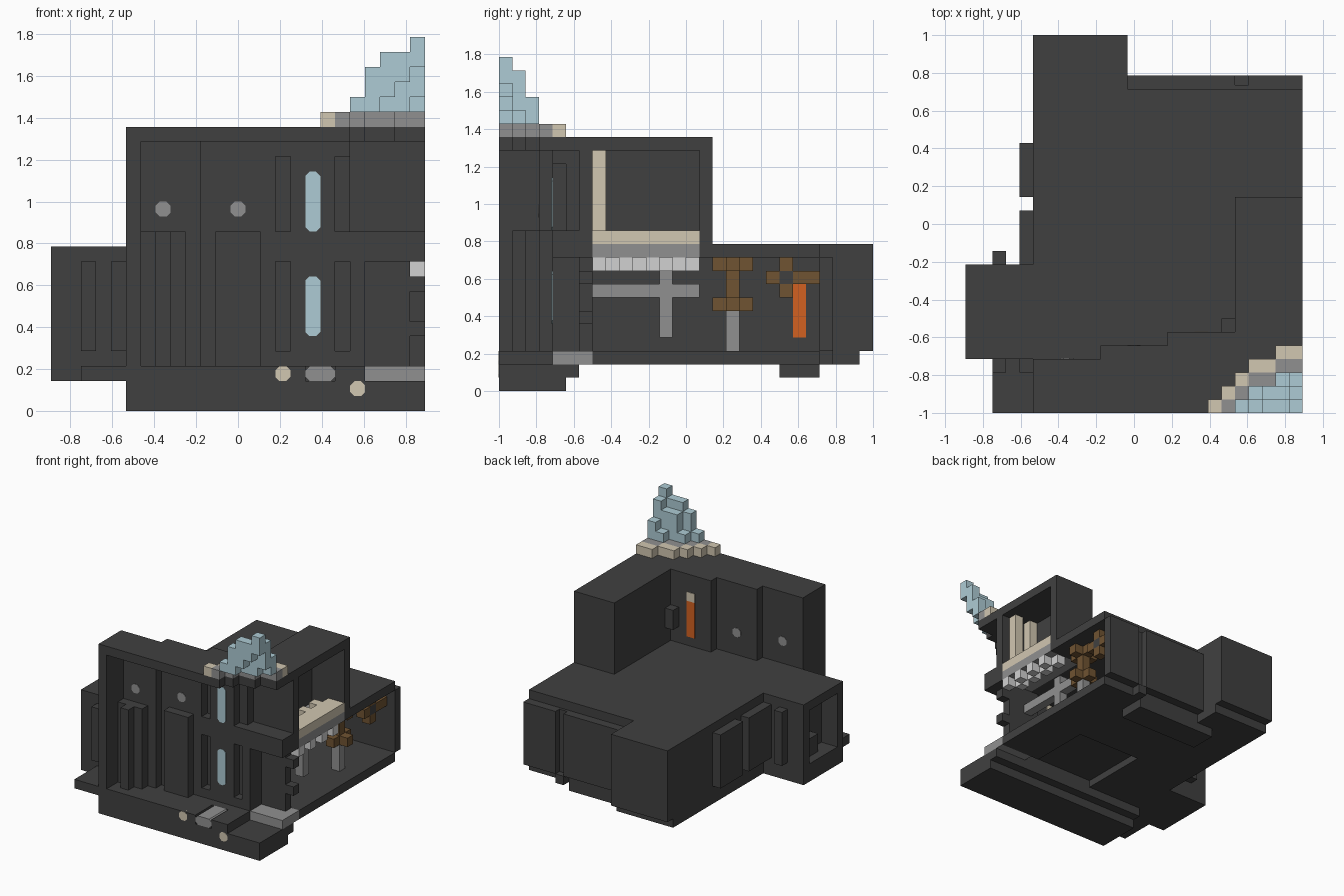
import bpy, bmesh
from mathutils import Vector

cube = bpy.data.objects.get("Cube")
if cube:
    bpy.data.objects.remove(cube)

UNIT = 1 / 14                      # one block of the building grid
ORIGIN = Vector((-12.5, -14, 0))   # grid corner


def material(name, *rgb):
    mat = bpy.data.materials.new(name)
    mat.use_nodes = True
    mat.diffuse_color = (*rgb, 1)
    mat.node_tree.nodes["Principled BSDF"].inputs["Base Color"].default_value = (*rgb, 1)
    return mat


dark = material("dark stone", .051, .051, .051)
gray = material("mid gray", .28, .28, .28)
white = material("pale gray", .64, .64, .64)
beige = material("beige", .64, .57, .44)
ice = material("pale blue", .42, .6, .66)
brown = material("brown wood", .16, .087, .032)
orange = material("orange glow", .65, .12, .015)


def finish(bm, name, mat):
    bmesh.ops.recalc_face_normals(bm, faces=bm.faces)
    mesh = bpy.data.meshes.new(name)
    bm.to_mesh(mesh)
    bm.free()
    mesh.materials.append(mat)
    bpy.context.collection.objects.link(bpy.data.objects.new(name, mesh))


def add_box(bm, xs, ys, zs):
    verts = bmesh.ops.create_cube(bm, size=1)["verts"]
    for v in verts:
        v.co = (Vector([span[c > 0] for span, c in zip((xs, ys, zs), v.co)]) + ORIGIN) * UNIT


def cells(name, mat, spans):
    """Several boxes joined into one part."""
    bm = bmesh.new()
    for span in spans:
        add_box(bm, *span)
    finish(bm, name, mat)


def box(name, mat, xs, ys, zs):
    cells(name, mat, [(xs, ys, zs)])


def plaque(name, mat, xs, ys, zs, cut=.28):
    """Box whose front outline has clipped corners."""
    (a, b), (c, d) = xs, zs
    outline = [(a + cut, c), (b - cut, c), (b, c + cut), (b, d - cut),
               (b - cut, d), (a + cut, d), (a, d - cut), (a, c + cut)]
    bm = bmesh.new()
    face = bm.faces.new([bm.verts.new((Vector((x, ys[0], z)) + ORIGIN) * UNIT) for x, z in outline])
    out = bmesh.ops.extrude_face_region(bm, geom=[face])["geom"]
    bmesh.ops.translate(bm, vec=(0, (ys[1] - ys[0]) * UNIT, 0),
                        verts=[g for g in out if isinstance(g, bmesh.types.BMVert)])
    finish(bm, name, mat)


# Base and floor, with a shallow recess underneath
slab = (2, 3)
box("front_base", dark, (5, 25), (0, 5), (0, 2))
box("front_base_lip", dark, (5, 25), (5, 6), (1, 2))
box("front_terrace", dark, (5, 17), (0, 6), slab)
box("terrace_edge", dark, (19, 21), (0, 6), slab)
box("terrace_back", dark, (17, 19), (3, 6), slab)
cells("floor_plate", dark, [((5, 12), (6, 27), slab), ((12, 20), (14, 24), slab),
                            ((20, 25), (7, 24), slab), ((20, 21), (24, 25), slab),
                            ((12, 21), (6, 14), (2.8, 3))])
box("rear_foot", dark, (10, 20), (21, 24), (1, 2))
box("left_terrace", dark, (2, 5), (0, 4), slab)
plaque("front_step", gray, (17, 19), (0, 3), slab)
box("corner_step", gray, (21, 25), (4, 7), slab)
plaque("upper_stud", beige, (15, 16), (-.02, .5), slab)
plaque("lower_stud", beige, (20, 21), (-.02, .5), (1, 2))

# Low side wing with a window recess
box("wing_core", dark, (2, 5), (4, 11), (2, 11))
box("wing_sill", dark, (0, 2), (4, 11), (2, 4))
box("wing_lintel", dark, (0, 2), (4, 11), (10, 11))
box("wing_jamb_front", dark, (0, 2), (4, 5), (4, 10))
box("wing_jamb_back", dark, (0, 2), (10, 11), (4, 10))
box("wing_inner_ledge", dark, (1, 2), (7, 10), (4, 6))
for x in (2, 4):
    box(f"wing_pilaster_{x}", dark, (x, x + 1), (3, 4), (4, 10))
box("wing_back_pilaster", dark, (2, 3), (11, 12), (4, 10))

# Lower storey shell, open on one side
cells("lower_roof", dark, [((5, 21), (6, 24), (10, 11)), ((21, 25), (15, 24), (10, 11)),
                           ((5, 15), (4, 6), (10, 11))])
box("lower_side_wall", dark, (5, 6), (4, 24), (3, 10))
box("rear_block", dark, (5, 12), (24, 28), (3, 11))
box("rear_wall", dark, (12, 25), (24, 24.3), (3, 10))
box("rear_panel_wide", dark, (12, 20), (24, 25), (3, 10))
box("rear_panel_narrow", dark, (21, 25), (24, 25), (3, 10))
for ys in ((11, 15), (16, 20)):
    box(f"side_panel_{ys[0]}", dark, (4, 5), ys, (4, 10))
box("lower_corner_wall", dark, (21, 24), (6, 7), (3, 10))
for z in (5, 8):
    box(f"corner_stud_{z}", dark, (24, 25), (6, 7), (z, z + 1))
cells("balcony_band", dark, [((15, 20), (4, 6), (10, 12)), ((20, 25), (4, 7), (10, 12))])

# Stepped facade with round studs and buttresses
for n, xs in enumerate(((5, 10), (10, 15))):
    y, mid = n + 3, 7 + n * 5
    box(f"facade_{n}", dark, xs, (y, y + 1), (3, 18))
    plaque(f"round_stud_{n}", gray, (mid, mid + 1), (y - .05, y + 1.05), (13, 14))
box("tower_side_wall", dark, (5, 6), (0, 4), (3, 18))
for x, y in ((6, 2), (7, 1), (8, 2)):
    box(f"stepped_buttress_{x}", dark, (x, x + 1), (y, 3), (3, 12))
box("flat_buttress", dark, (11, 14), (3, 4), (3, 12))

# Window bay: flush wall with narrow slots either side of the glass
box("bay_wall", dark, (16, 19), (4, 6), (3, 18))
box("bay_backing", dark, (15, 20), (5, 6), (3, 18))
box("bay_sill", dark, (15, 21), (4, 6), (3, 4))
box("bay_head", dark, (15, 20), (4, 6), (17, 18))
box("bay_side", dark, (20, 21), (4, 7), (3, 10))
for level, low, high in (("lower", 5, 9), ("upper", 12, 16)):
    plaque(f"{level}_window", ice, (17, 18), (3.95, 5), (low, high))
    box(f"{level}_glow", orange, (17, 18), (5.5, 6.05), (low, high))
    box(f"{level}_glow_cap", beige, (17, 18), (5.5, 6.05), (high, high + 1))
box("rear_bracket", dark, (19, 20), (6, 7), (12.8, 15))

# Tower roof with a stepped open corner
roof = (18, 19)
cells("tower_roof", dark, [
    ((5, 20), (0, 1), roof), ((5, 21), (1, 2), roof), ((5, 23), (2, 3), roof),
    ((5, 25), (3, 4), roof), ((10, 25), (4, 5), roof), ((15, 25), (5, 6), roof),
    ((20, 25), (6, 16), roof)])

# Upper side room
box("room_front_wall", dark, (20, 25), (6, 7), (12, 18))
box("room_inner_wall", dark, (20, 21), (7, 16), (11, 18))
box("room_back_wall", dark, (21, 25), (15, 16), (11, 18))
box("room_floor", beige, (23, 25), (7, 15), (11, 12))
box("room_underfloor", gray, (21, 25), (7, 15), (10, 11))
for x in (21, 23):
    box(f"room_pillar_{x}", beige, (x, x + 1), (7, 8), (12 - (x < 23), 18))
for y in range(7, 15):
    x = 24 - (y + 1) % 2
    box(f"hanging_block_{y}", white, (x, x + 1), (y, y + 1), (9, 10))
    if y % 2:
        box(f"floor_tooth_{y}", beige, (22, 23), (y, y + 1), (11, 12))

# Lower room fittings
box("rail", gray, (21, 22), (7, 15), (7, 8))
box("rail_post", gray, (21, 22), (12, 13), (4, 9))
box("wall_glow", orange, (6, 6.1), (22, 23), (4, 8))
box("stand_post", gray, (22, 23), (17, 18), (3, 6))
box("stand_stem", brown, (22, 23), (17, 18), (7, 9))
for z in (6, 9):
    cells(f"stand_cross_{z}", brown, [((21, 24), (17, 18), (z, z + 1)),
                                      ((22, 23), (16, 19), (z, z + 1))])
box("cluster_core", dark, (23, 24), (21, 22), (8, 9))
cells("cluster_arms", brown, [
    ((23, 24), (21, 22), (9, 10)), ((23, 24), (21, 22), (7, 8)),
    ((23, 24), (20, 21), (8, 9)), ((23, 24), (22, 24), (8, 9))])


# Crystal spire leaning out over the open roof corner
def column(x, y, low, high, wide=1):
    return (x, x + wide), (y, y + 1), (low, high)


cells("crystal_rim", beige, [column(18, 0, 19, 20), column(19, 1, 19, 20), column(20, 2, 19, 20),
                             column(21, 3, 19, 20, 2), column(23, 4, 19, 20, 2)])
cells("crystal_footing", gray, [column(19, 0, 19, 20), column(20, 1, 19, 20),
                                column(21, 2, 19, 20, 2), column(23, 3, 19, 20, 2)])
cells("crystal_spire", ice, [
    column(20, 0, 20, 21), column(21, 1, 20, 21), column(22, 1, 20, 23),
    column(23, 2, 20, 21), column(24, 2, 20, 22), column(21, 0, 20, 23),
    column(22, 0, 21, 24), column(23, 1, 20, 23), column(24, 1, 21, 24),
    column(23, 0, 22, 24), column(24, 0, 23, 25)])
